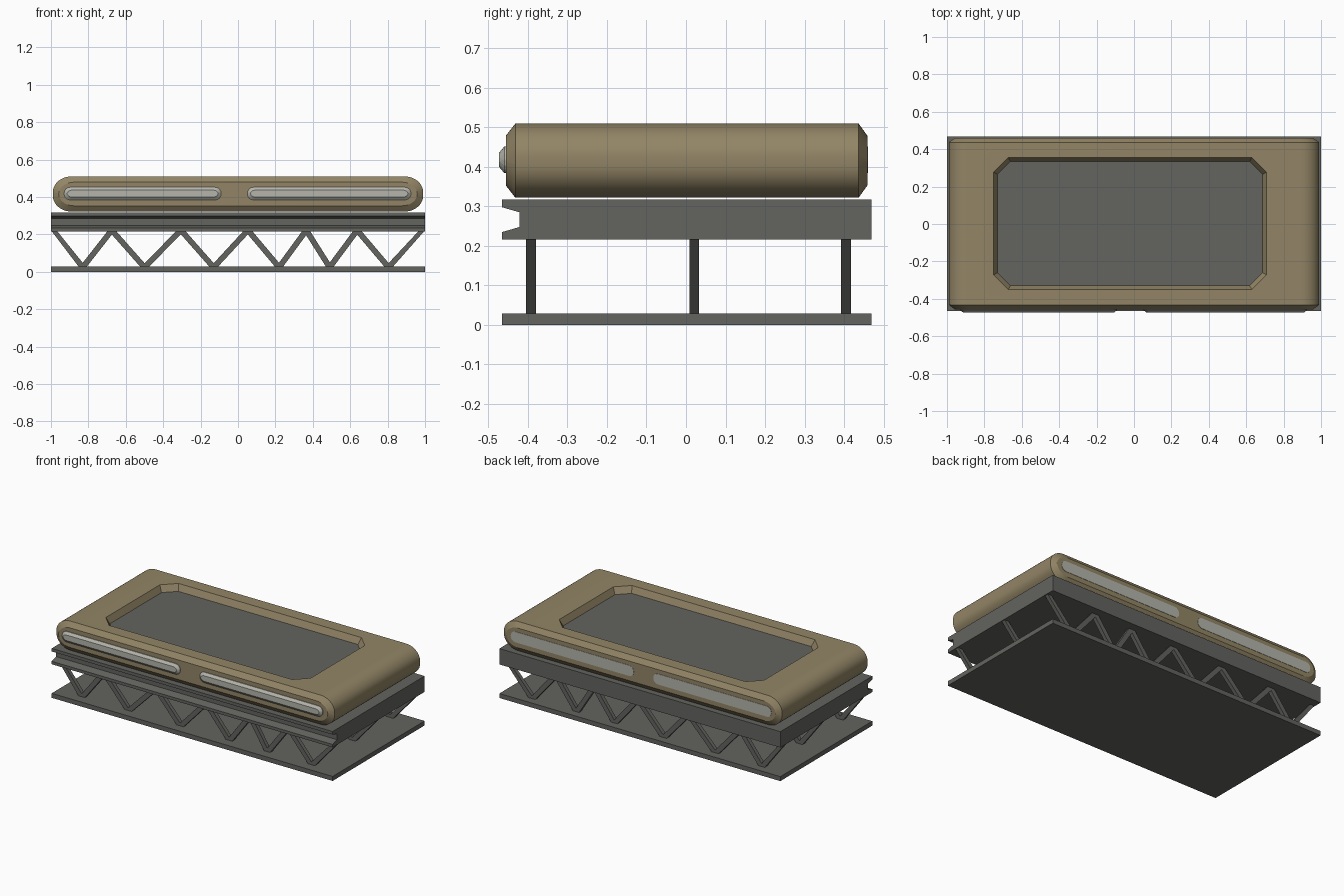
import bpy, bmesh, math
from mathutils import Vector

if "Cube" in bpy.data.objects:
    bpy.data.objects.remove(bpy.data.objects["Cube"])


def material(name, rgb):
    m = bpy.data.materials.new(name)
    m.diffuse_color = (*rgb, 1)
    m.use_nodes = True
    m.node_tree.nodes["Principled BSDF"].inputs["Base Color"].default_value = m.diffuse_color
    return m


TAN = material("tan_shell", (0.29, 0.235, 0.133))
GREY = material("dark_grey_metal", (0.125, 0.127, 0.115))
LIGHT = material("pale_grey_lens", (0.46, 0.46, 0.41))


def loft(name, rings, mat):
    """Solid skinned through rings of equal point count, capped at both ends."""
    bm = bmesh.new()
    vs = [[bm.verts.new(p) for p in r] for r in rings]
    n = len(vs[0])
    for a, b in zip(vs, vs[1:]):
        for i in range(n):
            j = (i + 1) % n
            bm.faces.new((a[i], a[j], b[j], b[i]))
    bm.faces.new(vs[0])
    bm.faces.new(vs[-1])
    bmesh.ops.recalc_face_normals(bm, faces=bm.faces)
    me = bpy.data.meshes.new(name)
    bm.to_mesh(me)
    bm.free()
    me.materials.append(mat)
    ob = bpy.data.objects.new(name, me)
    bpy.context.collection.objects.link(ob)
    return ob


def smooth(ob, deg):
    bpy.ops.object.select_all(action='DESELECT')
    ob.select_set(True)
    bpy.context.view_layer.objects.active = ob
    bpy.ops.object.shade_smooth_by_angle(angle=math.radians(deg))


def rounded(x0, x1, z0, z1, rx, rz, y, seg):
    """Rounded rectangle in the xz plane at depth y."""
    pts = []
    for cx, cz, a0 in ((x1 - rx, z1 - rz, 0), (x0 + rx, z1 - rz, 90),
                       (x0 + rx, z0 + rz, 180), (x1 - rx, z0 + rz, 270)):
        for k in range(seg + 1):
            a = math.radians(a0 + 90 * k / seg)
            pts.append((cx + rx * math.cos(a), y, cz + rz * math.sin(a)))
    return pts


def octagon(x0, x1, y0, y1, c, z):
    return [(x0 + c, y0, z), (x1 - c, y0, z), (x1, y0 + c, z), (x1, y1 - c, z),
            (x1 - c, y1, z), (x0 + c, y1, z), (x0, y1 - c, z), (x0, y0 + c, z)]


def extrude_x(name, profile, mat):
    return loft(name, [[(x, y, z) for y, z in profile] for x in (-1, 1)], mat)


# base plate and grooved deck
Y0, Y1 = -0.466, 0.469
extrude_x("base_plate", [(Y0, 0), (Y1, 0), (Y1, 0.029), (Y0, 0.029)], GREY)
extrude_x("grooved_deck", [(Y0, 0.216), (Y1, 0.216), (Y1, 0.318), (Y0, 0.318),
                           (Y0, 0.298), (-0.421, 0.285), (-0.421, 0.248), (Y0, 0.235)], GREY)

# three rows of zigzag struts between plate and deck
knots = [-0.99, -0.83, -0.675, -0.5, -0.305, -0.13, 0.053, 0.22, 0.365, 0.49, 0.637, 0.805, 0.99]
for row, yc in enumerate((-0.392, 0.021, 0.405)):
    for i, (xa, xb) in enumerate(zip(knots, knots[1:])):
        za, zb = (0.222, 0.024) if i % 2 == 0 else (0.024, 0.222)
        h = 0.015 * math.hypot(xb - xa, zb - za) / abs(zb - za)
        rings = [[(max(-1, xa - h), y, za), (xa + h, y, za),
                  (min(1, xb + h), y, zb), (xb - h, y, zb)]
                 for y in (yc - 0.0125, yc + 0.0125)]
        loft(f"strut_{row}_{i}", rings, GREY)

# rounded shell with chamfered front and back
rings = [rounded(-0.99 + d, 0.99 - d, 0.322 + d, 0.51 - d, 0.1 - d * 0.6, 0.085 - d * 0.6, y, 10)
         for y, d in ((-0.456, 0.031), (-0.432, 0), (0.437, 0), (0.459, 0.031))]
shell = loft("shell", rings, TAN)

# sloped octagonal recess in the top
cutter = loft("recess_cutter", [octagon(-0.73, 0.688, -0.33, 0.335, 0.07, 0.468),
                                octagon(-0.77, 0.728, -0.37, 0.375, 0.085, 0.552)], TAN)
cutter.hide_render = True
mod = shell.modifiers.new("recess", 'BOOLEAN')
mod.operation = 'DIFFERENCE'
mod.solver = 'EXACT'
mod.object = cutter
bpy.context.view_layer.objects.active = shell
bpy.ops.object.modifier_apply(modifier=mod.name)
bpy.data.objects.remove(cutter)
smooth(shell, 25)

# grey panel on the recess floor
loft("recess_panel", [octagon(-0.73, 0.688, -0.33, 0.335, 0.07, z) for z in (0.465, 0.470)], GREY)

# domed front lights, flush rear lights
for side, (xa, xb) in (("left", (-0.93, -0.09)), ("right", (0.05, 0.925))):
    def lens(y, d):
        return rounded(xa + d, xb - d, 0.384 + d, 0.452 - d, 0.032 - d * 0.6, 0.032 - d * 0.6, y, 4)
    loft(f"front_light_{side}", [lens(-0.45, 0), lens(-0.46, 0), lens(-0.473, 0.016)], LIGHT)
    loft(f"rear_light_{side}", [lens(0.456, 0), lens(0.461, 0)], LIGHT)
